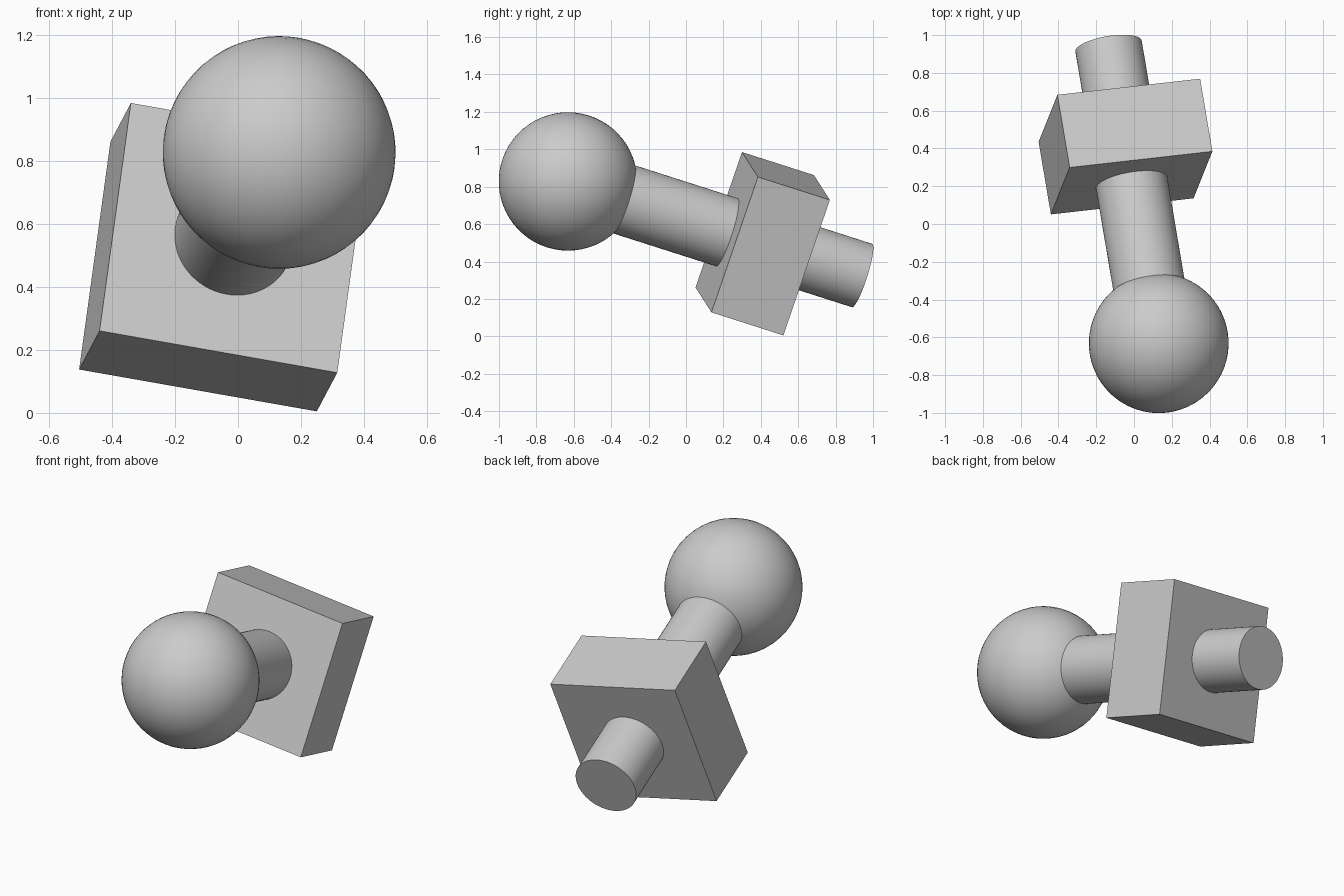
import bpy
import bmesh
from mathutils import Matrix, Vector

cube = bpy.data.objects.get("Cube")
if cube:
    bpy.data.objects.remove(cube, do_unlink=True)

grey = bpy.data.materials.new("light_grey")
grey.use_nodes = True
colour = (0.6, 0.6, 0.6, 1.0)
grey.diffuse_color = colour
grey.node_tree.nodes["Principled BSDF"].inputs["Base Color"].default_value = colour

# Tilted frame: local z runs along the shaft towards the back
axis = Vector((-0.159, 0.941, -0.301)).normalized()
up = Vector((0.10, 0.245, 0.725))
up = (up - axis * up.dot(axis)).normalized()
side = up.cross(axis)
centre = Vector((-0.045, 0.41, 0.495))
frame = Matrix((side, up, axis)).transposed().to_4x4()
frame.translation = centre


def add_part(name, build, smooth=True):
    bm = bmesh.new()
    build(bm)
    mesh = bpy.data.meshes.new(name)
    bm.to_mesh(mesh)
    bm.free()
    mesh.materials.append(grey)
    obj = bpy.data.objects.new(name, mesh)
    bpy.context.collection.objects.link(obj)
    obj.matrix_world = frame
    if smooth:
        bpy.ops.object.select_all(action="DESELECT")
        obj.select_set(True)
        bpy.context.view_layer.objects.active = obj
        bpy.ops.object.shade_smooth_by_angle()
    return obj


def rod(radius, start, end):
    def build(bm):
        bmesh.ops.create_cone(
            bm, cap_ends=True, segments=64, radius1=radius, radius2=radius,
            depth=end - start,
            matrix=Matrix.Translation((0, 0, (start + end) / 2)))
    return build


# Square block
add_part("block", lambda bm: bmesh.ops.create_cube(
    bm, size=1, matrix=Matrix.Diagonal((0.772, 0.772, 0.409, 1))), smooth=False)

# Ball at the front end
add_part("ball", lambda bm: bmesh.ops.create_uvsphere(
    bm, u_segments=64, v_segments=32, radius=0.37,
    matrix=Matrix.Translation((0, 0, -1.107))))

# Shafts on either side of the block
add_part("front_shaft", rod(0.191, -1.0, -0.15))
add_part("back_shaft", rod(0.178, 0.15, 0.565))
